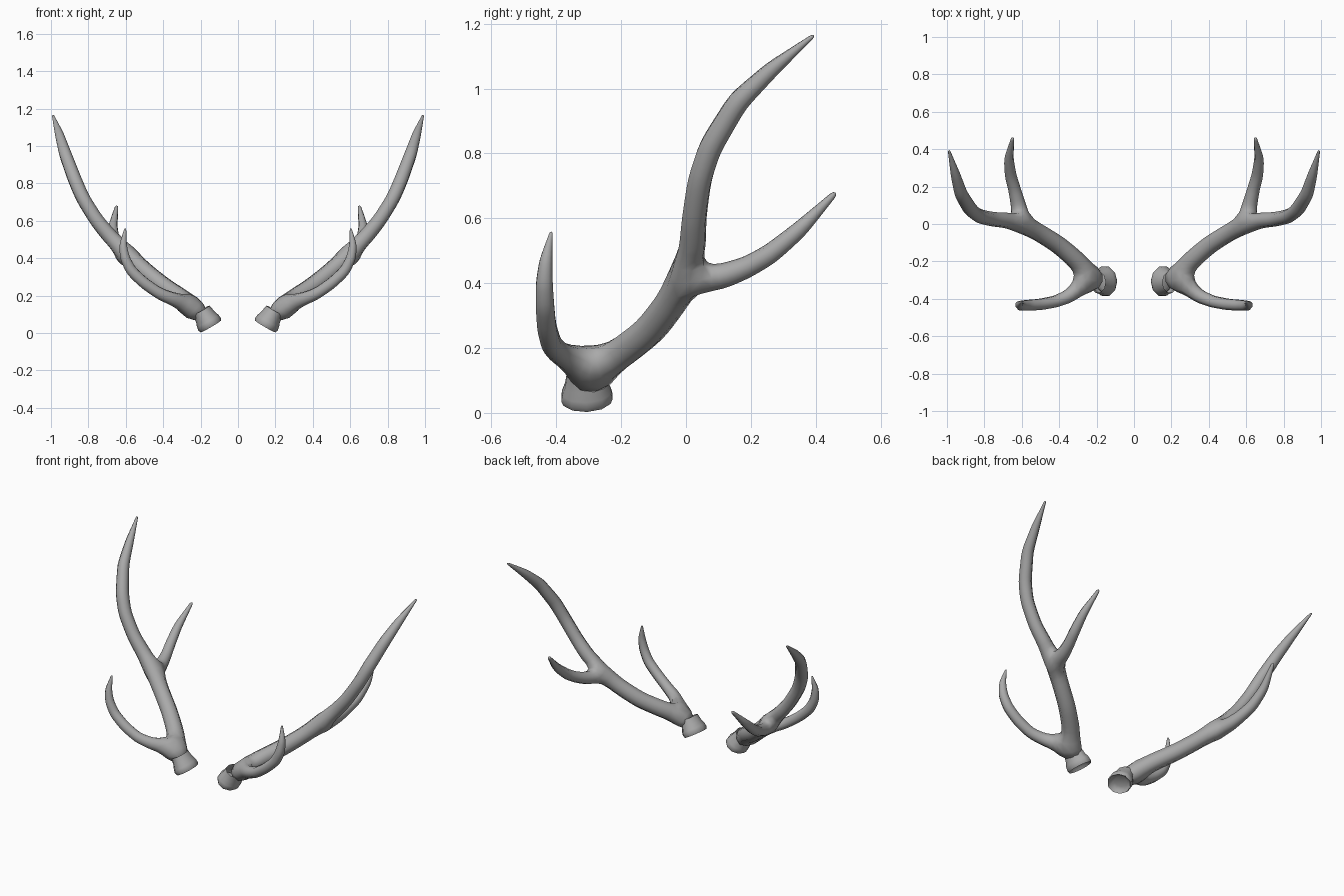
import bpy, math
from mathutils import Vector

if "Cube" in bpy.data.objects:
    bpy.data.objects.remove(bpy.data.objects["Cube"])

bone = bpy.data.materials.new("antler_grey")
bone.diffuse_color = (0.4, 0.4, 0.4, 1)
bone.use_nodes = True
bone.node_tree.nodes["Principled BSDF"].inputs["Base Color"].default_value = bone.diffuse_color

# Centre lines as (x, y, z, radius)
BEAM = [(.175, -.305, .075, .060), (.235, -.285, .135, .060), (.30, -.20, .185, .055),
        (.405, -.11, .255, .053), (.51, -.045, .34, .052), (.60, 0, .425, .054),
        (.68, .02, .51, .046), (.755, .025, .60, .042), (.83, .042, .72, .041),
        (.873, .075, .82, .041), (.925, .16, .96, .037), (.955, .265, 1.06, .027),
        (.99, .395, 1.165, .006)]
BROW_TINE = [(.345, -.385, .18, .040), (.42, -.415, .21, .035), (.50, -.43, .265, .034),
             (.57, -.435, .33, .033), (.605, -.437, .40, .030), (.615, -.432, .47, .023),
             (.602, -.415, .56, .005)]
BACK_TINE = [(.62, .11, .42, .043), (.64, .19, .45, .036), (.66, .26, .49, .034),
             (.67, .35, .565, .028), (.648, .462, .68, .009)]


def finish(obj):
    obj.data.materials.append(bone)
    m = obj.modifiers.new("other_side", 'MIRROR')
    m.use_mirror_merge = False


def new_object(name, verts, edges, faces):
    me = bpy.data.meshes.new(name)
    me.from_pydata(verts, edges, faces)
    obj = bpy.data.objects.new(name, me)
    bpy.context.collection.objects.link(obj)
    return obj


# Branching beam with both tines, skinned around the centre lines
nodes = list(BEAM)
edges = [(i, i + 1) for i in range(len(BEAM) - 1)]
for tine, fork in ((BROW_TINE, 1), (BACK_TINE, 5)):
    for p in tine:
        edges.append((fork, len(nodes)))
        fork = len(nodes)
        nodes.append(p)
antler = new_object("antlers", [p[:3] for p in nodes], edges, [])
skin = antler.modifiers.new("skin", 'SKIN')
skin.use_smooth_shade = True
for sv, p in zip(antler.data.skin_vertices[0].data, nodes):
    sv.radius = (p[3], p[3])
antler.data.skin_vertices[0].data[0].use_root = True
sub = antler.modifiers.new("round", 'SUBSURF')
sub.levels = sub.render_levels = 1
finish(antler)

# Flared burr with a hollow underside
N = 10
PROFILE = [(.035, .028), (.055, .018), (.064, 0), (.069, .015), (.066, .034), (.057, .06), (.05, .10)]
axis = Vector((.5, -.05, .86)).normalized()
side = Vector((0, 1, 0))
side = (side - axis * side.dot(axis)).normalized()
across = side.cross(axis)
base = Vector((.145, -.305, .035))
verts = []
for r, h in PROFILE:
    for k in range(N):
        a = 2 * math.pi * k / N
        verts.append(base + axis * h + across * r * math.cos(a) + side * r * 1.2 * math.sin(a))
faces = [tuple(range(N))]
for j in range(len(PROFILE) - 1):
    for k in range(N):
        n = (k + 1) % N
        faces.append((j * N + k, (j + 1) * N + k, (j + 1) * N + n, j * N + n))
burr = new_object("burrs", verts, [], faces)
finish(burr)
bpy.context.view_layer.objects.active = burr
burr.select_set(True)
bpy.ops.object.mode_set(mode='EDIT')
bpy.ops.mesh.select_all(action='SELECT')
bpy.ops.mesh.normals_make_consistent(inside=False)
bpy.ops.object.mode_set(mode='OBJECT')
bpy.ops.object.shade_smooth_by_angle(angle=math.radians(50))
